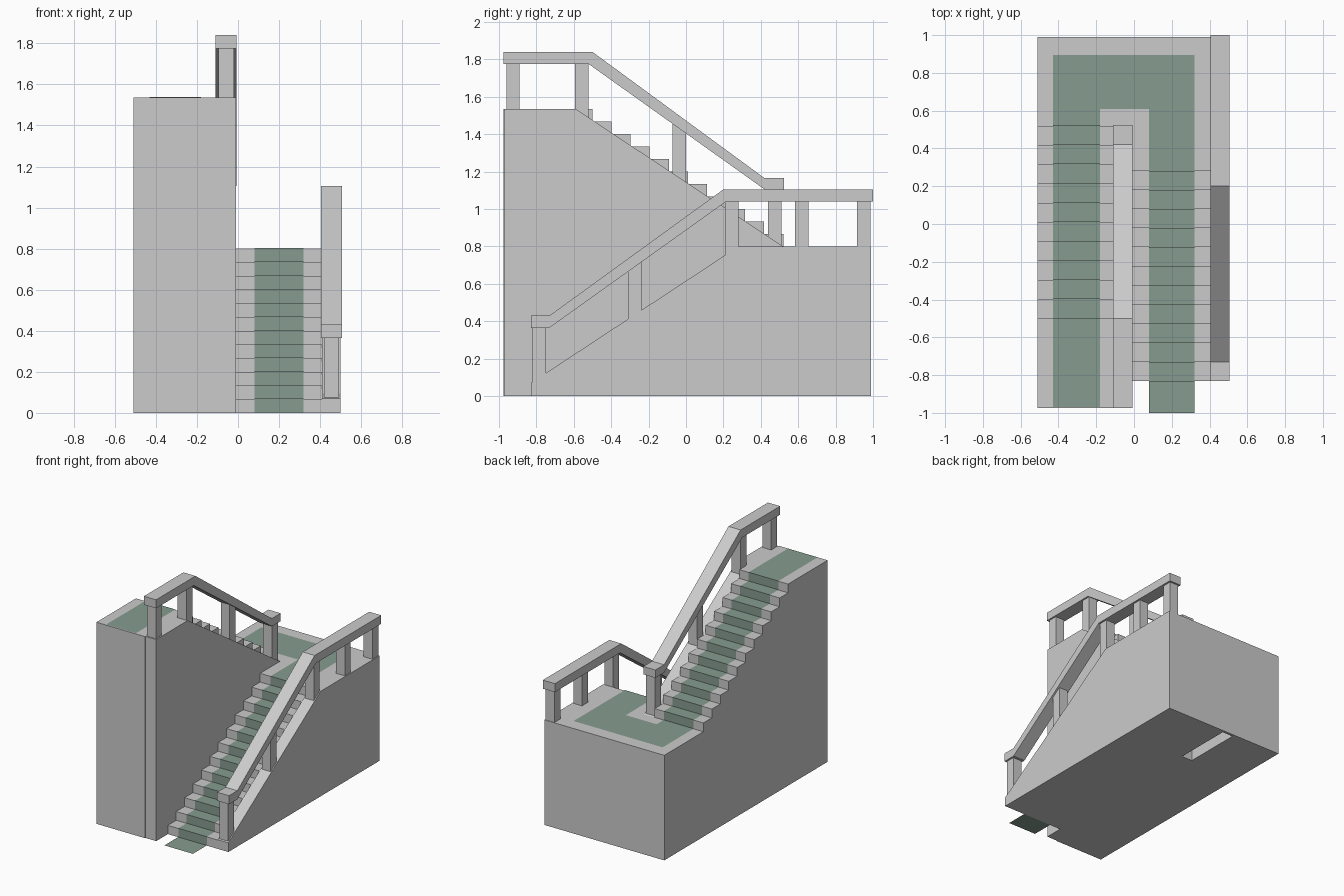
import bpy

if "Cube" in bpy.data.objects:
    bpy.data.objects.remove(bpy.data.objects["Cube"])

carpet_mat = bpy.data.materials.new("carpet_green")
carpet_mat.diffuse_color = (0.24, 0.33, 0.28, 1)
carpet_mat.use_nodes = True
carpet_mat.node_tree.nodes["Principled BSDF"].inputs["Base Color"].default_value = carpet_mat.diffuse_color


def mesh_object(name, verts, faces, mat=None):
    me = bpy.data.meshes.new(name)
    me.from_pydata(verts, [], faces)
    me.update()
    ob = bpy.data.objects.new(name, me)
    bpy.context.collection.objects.link(ob)
    if mat:
        me.materials.append(mat)
    return ob


def prism(name, profile, x0, x1):
    """Extrude a clockwise or anticlockwise (y, z) profile from x0 to x1."""
    area = sum(a[0] * b[1] - b[0] * a[1]
               for a, b in zip(profile, profile[1:] + profile[:1]))
    p = profile if area > 0 else profile[::-1]
    n = len(p)
    verts = [(x0, y, z) for y, z in p] + [(x1, y, z) for y, z in p]
    faces = [tuple(reversed(range(n))), tuple(range(n, 2 * n))]
    faces += [(i, (i + 1) % n, n + (i + 1) % n, n + i) for i in range(n)]
    return mesh_object(name, verts, faces)


def steps(y, z, dy, dz, count):
    """Zigzag (y, z) line: riser, tread, riser ... ending with a riser."""
    pts = []
    for i in range(count):
        pts += [(y + i * dy, z + i * dz), (y + i * dy, z + (i + 1) * dz)]
    return pts


def ribbon(name, path, x0, x1, side):
    """Carpet sheet lying just above a stair line that climbs towards side*y."""
    d = 0.003
    pts = [(y - side * d, z + d) for y, z in path]
    n = len(pts)
    verts = [(x0, y, z) for y, z in pts] + [(x1, y, z) for y, z in pts]
    faces = [(i, n + i, n + i + 1, i + 1) for i in range(n - 1)]
    if side < 0:
        faces = [f[::-1] for f in faces]
    return mesh_object(name, verts, faces, carpet_mat)


LAND, TOP, BACK, FRONT = 0.80, 1.535, 0.99, -0.975
low = steps(-0.83, 0, 0.101, LAND / 12, 12)
high = steps(0.52, LAND, -0.102, (TOP - LAND) / 11, 11)

# Stair flights, each solid down to the floor
prism("lower_flight", low + [(BACK, LAND), (BACK, 0)], -0.01, 0.41)
prism("upper_flight", [(BACK, 0), (BACK, LAND)] + high + [(FRONT, TOP), (FRONT, 0)],
      -0.51, -0.10)

# Landing bridge and back wall over the hollow between the flights
prism("landing_bridge", [(0.52, LAND), (BACK, LAND), (BACK, 0), (0.97, 0),
                         (0.97, 0.77), (0.52, 0.77)], -0.10, -0.01)

# Sloped side walls
prism("outer_wall", [(-0.83, 0), (-0.83, 0.07), (0.28, LAND), (BACK, LAND), (BACK, 0)],
      0.41, 0.50)
prism("middle_wall", [(-0.97, 0), (-0.97, TOP), (-0.59, TOP), (0.52, LAND), (0.52, 0)],
      -0.10, -0.01)

# Handrails
prism("lower_handrail", [(-0.83, 0.365), (-0.83, 0.43), (-0.73, 0.43), (0.20, 1.105),
                         (1.0, 1.105), (1.0, 1.04), (0.215, 1.04), (-0.73, 0.365)],
      0.405, 0.506)
prism("upper_handrail", [(-0.975, 1.775), (-0.975, 1.84), (-0.50, 1.84), (0.42, 1.165),
                         (0.525, 1.165), (0.525, 1.105), (0.42, 1.105), (-0.52, 1.775)],
      -0.11, -0.008)


# Posts, cut to the slopes of wall and rail
def interp(line, y):
    for (a, za), (b, zb) in zip(line, line[1:]):
        if a <= y <= b:
            return za + (zb - za) * (y - a) / (b - a)


def posts(name, centres, wall, rail, x0, x1):
    for i, c in enumerate(centres):
        a, b = c - 0.036, c + 0.036
        prism(f"{name}_{i + 1}", [(a, interp(wall, a) - 0.005), (b, interp(wall, b) - 0.005),
                                  (b, interp(rail, b) + 0.01), (a, interp(rail, a) + 0.01)],
              x0, x1)


posts("lower_post", (-0.785, -0.275, 0.245, 0.618, 0.95),
      [(-0.83, 0.07), (0.28, LAND), (1, LAND)],
      [(-0.83, 0.365), (-0.73, 0.365), (0.215, 1.04), (1, 1.04)], 0.418, 0.492)
posts("upper_post", (-0.925, -0.557, -0.035, 0.475),
      [(-1, TOP), (-0.59, TOP), (0.52, LAND)],
      [(-1, 1.775), (-0.52, 1.775), (0.42, 1.105), (0.525, 1.105)], -0.095, -0.02)

# Carpet runner
ribbon("lower_carpet", [(-0.997, 0)] + low + [(0.898, LAND)], 0.08, 0.32, 1)
ribbon("upper_carpet", [(0.892, LAND)] + high + [(-0.973, TOP)], -0.43, -0.18, -1)
z = LAND + 0.003
mesh_object("landing_carpet", [(-0.18, 0.61, z), (0.08, 0.61, z), (0.08, 0.895, z),
                               (-0.18, 0.895, z)], [(0, 1, 2, 3)], carpet_mat)
